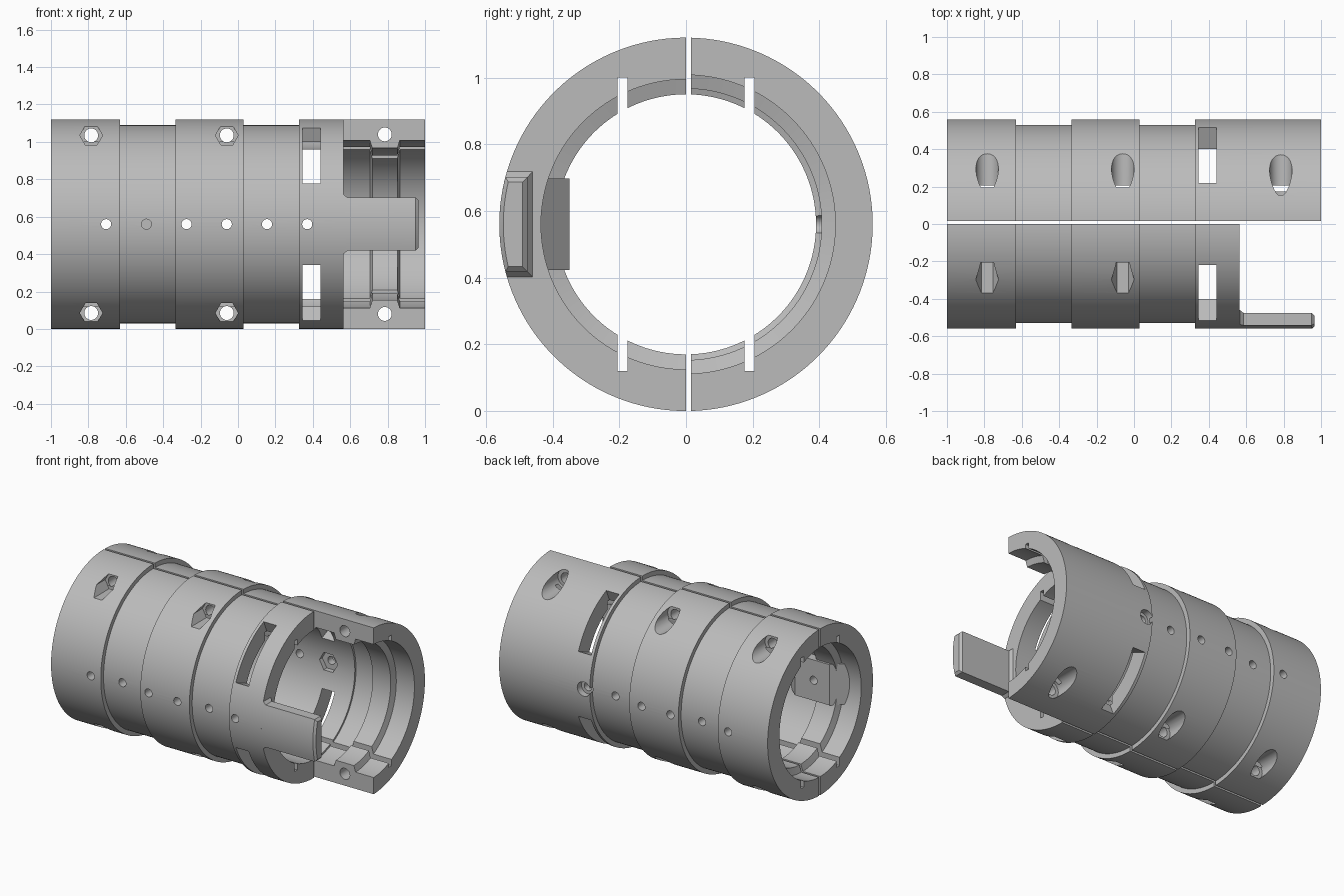
import bpy, bmesh
from math import sin, cos, pi, radians, sqrt
from mathutils import Vector

cube = bpy.data.objects.get("Cube")
if cube:
    bpy.data.objects.remove(cube, do_unlink=True)

R = 0.56      # outer radius and height of the axis
CZ = R
SEG = 144

grey = bpy.data.materials.new("plain grey")
grey.use_nodes = True
grey.diffuse_color = (0.5, 0.5, 0.5, 1)
grey.node_tree.nodes["Principled BSDF"].inputs["Base Color"].default_value = (0.5, 0.5, 0.5, 1)


def make(name, rings, closed=False):
    """Skin a list of equal point rings; cap the ends, or close the loop."""
    bm = bmesh.new()
    loops = [[bm.verts.new(p) for p in ring] for ring in rings]
    pairs = list(zip(loops, loops[1:]))
    if closed:
        pairs.append((loops[-1], loops[0]))
    else:
        bm.faces.new(loops[0])
        bm.faces.new(loops[-1])
    for a, b in pairs:
        for i in range(len(a)):
            j = (i + 1) % len(a)
            bm.faces.new((a[i], a[j], b[j], b[i]))
    bmesh.ops.recalc_face_normals(bm, faces=bm.faces)
    me = bpy.data.meshes.new(name)
    bm.to_mesh(me)
    bm.free()
    ob = bpy.data.objects.new(name, me)
    bpy.context.scene.collection.objects.link(ob)
    me.materials.append(grey)
    return ob


def rod(x, z, r, y0, y1, sides=32):
    """Round or hexagonal bar along y."""
    ring = [(x + r * cos(2 * pi * i / sides), z + r * sin(2 * pi * i / sides))
            for i in range(sides)]
    return make("cutter", [[(a, y, b) for a, b in ring] for y in (y0, y1)])


def box(x0, x1, y0, y1, z0, z1):
    ring = [(y0, z0), (y1, z0), (y1, z1), (y0, z1)]
    return make("cutter", [[(x, y, z) for y, z in ring] for x in (x0, x1)])


def slot(x0, x1, middle):
    """Wedge through the wall with radial ends."""
    ring = []
    for r, way in ((0.3, 1), (0.65, -1)):
        for i in range(9):
            a = radians(middle + way * (-22 + 5.5 * i))
            ring.append((r * cos(a), CZ + r * sin(a)))
    return make("cutter", [[(x, y, z) for y, z in ring] for x in (x0, x1)])


def lathe(name, profile):
    """Turn an (x, radius) section about the long axis."""
    rings = []
    for i in range(SEG):
        a = 2 * pi * (i + 0.5) / SEG
        rings.append([(x, r * cos(a), CZ + r * sin(a)) for x, r in profile])
    return make(name, rings, closed=True)


def cut(ob, cutters):
    """Subtract the cutters, then bake and remove them."""
    for c in cutters:
        c.hide_render = True
        m = ob.modifiers.new("cut", 'BOOLEAN')
        m.operation = 'DIFFERENCE'
        m.solver = 'EXACT'
        m.object = c
    deps = bpy.context.evaluated_depsgraph_get()
    me = bpy.data.meshes.new_from_object(ob.evaluated_get(deps))
    ob.modifiers.clear()
    ob.data = me
    me.name = ob.name
    for c in cutters:
        bpy.data.objects.remove(c, do_unlink=True)


def smooth(ob):
    bpy.ops.object.select_all(action='DESELECT')
    ob.select_set(True)
    bpy.context.view_layer.objects.active = ob
    bpy.ops.object.shade_smooth_by_angle(angle=radians(25))


# Outer bands with two shallow strap channels
G = 0.53
outer = [(-1, R), (-0.63, R), (-0.63, G), (-0.335, G), (-0.335, R),
         (0.03, R), (0.03, G), (0.325, G), (0.325, R)]
# Bore with an inner retaining ridge near the left-hand end
B = 0.435
bore = [(-0.70, B), (-0.715, 0.39), (-0.855, 0.39), (-0.87, B), (-1, B)]
# Wider mouth and its ridge on the long half
mouth = [(1, R), (1, 0.448), (0.865, 0.448), (0.852, 0.407), (0.718, 0.407),
         (0.705, 0.448), (0.565, 0.448), (0.565, B)]

front = lathe("front_half_shell", outer + [(0.565, R), (0.565, B)] + bore)
back = lathe("back_half_shell", outer + mouth + bore)

pin_x = [-0.705 + 0.215 * i for i in range(6)]
bolt_x = (-0.785, -0.06)
PIN = 0.027


def shared_cutters(y_side):
    """Wire grooves, strap slots, pin holes and bolt holes of one half."""
    s = 1 if y_side > 0 else -1
    out = [box(-1.1, 1.1, min(s * 0.175, s * 0.205), max(s * 0.175, s * 0.205),
               CZ - 0.44, CZ + 0.44)]
    base = 0 if s > 0 else 180
    out += [slot(0.345, 0.44, base + a) for a in (45, -45)]
    ends = sorted((s * 0.3, s * 0.7))
    out += [rod(x, CZ, PIN, *ends, sides=24) for x in pin_x]
    for x in bolt_x:
        for up in (1, -1):
            z = CZ + up * 0.475
            out.append(rod(x, z, 0.037, *sorted((-s * 0.1, s * 0.7))))
            if s > 0:
                out.append(rod(x, z, 0.06, 0.195, 0.7))
            else:
                out.append(rod(x, z, 0.061, -0.7, -0.205, sides=6))
    return out


# Front half: everything behind the split removed
cut(front, [box(-1.2, 1.2, 0, 0.8, -0.2, 1.4)] + shared_cutters(-1))

# Back half: split face, end bolts and one nut pocket
extra = [box(-1.2, 1.2, -0.8, 0.015, -0.2, 1.4)]
for up in (1, -1):
    z = CZ + up * 0.48
    extra += [rod(0.785, z, 0.037, -0.1, 0.7), rod(0.785, z, 0.06, 0.155, 0.7)]
extra += [rod(pin_x[-1], CZ, 0.068, 0.3, 0.465, sides=6),
          rod(pin_x[-1], CZ, 0.048, 0.515, 0.7)]
cut(back, extra + shared_cutters(1))


# Locking tongue: curved outside, flat inside, flared root and bevelled tip
def tongue_ring(x, half, y_in, r):
    ring = [(x, y_in, CZ + half), (x, y_in, CZ - half)]
    for i in range(13):
        z = -half + 2 * half * i / 12
        ring.append((x, -sqrt(r * r - z * z), CZ + z))
    return ring


tongue = make("locking_tongue", [
    tongue_ring(0.55, 0.158, -0.46, R), tongue_ring(0.566, 0.158, -0.46, R),
    tongue_ring(0.585, 0.142, -0.475, R), tongue_ring(0.95, 0.142, -0.475, R),
    tongue_ring(0.965, 0.127, -0.49, R - 0.012)])

# Raised pad inside the front wall, with sloping ends and a pin hole
pad_ring = [(-0.93, -0.45), (-0.825, -0.35), (-0.565, -0.35), (-0.46, -0.45)]
pad = make("inner_pad", [[(x, y, z) for x, y in pad_ring]
                         for z in (CZ - 0.137, CZ + 0.137)])
cut(pad, [rod(pin_x[0], CZ, PIN, -0.7, -0.2, sides=24)])

for ob in (front, back, tongue, pad):
    smooth(ob)
